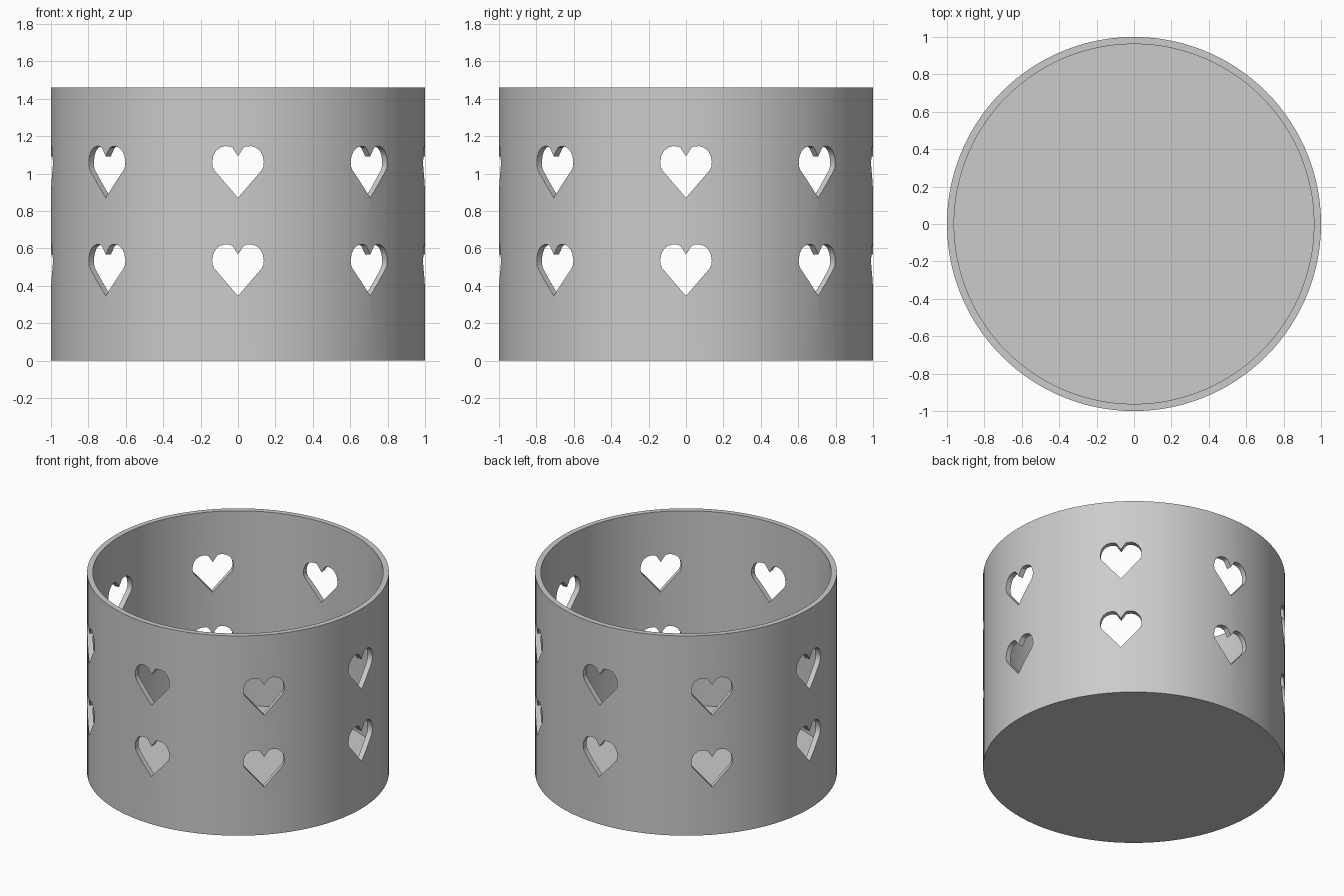
import bpy, bmesh, math
from mathutils import Matrix

cube = bpy.data.objects.get("Cube")
if cube:
    bpy.data.objects.remove(cube, do_unlink=True)

SIDES, RADIUS, HEIGHT, WALL = 120, 1.0, 1.46, 0.038

grey = bpy.data.materials.new("plain grey")
grey.use_nodes = True
colour = (0.6, 0.6, 0.6, 1)
grey.diffuse_color = colour
grey.node_tree.nodes["Principled BSDF"].inputs["Base Color"].default_value = colour


def add_object(name, bm):
    bmesh.ops.recalc_face_normals(bm, faces=bm.faces)
    mesh = bpy.data.meshes.new(name)
    bm.to_mesh(mesh)
    bm.free()
    mesh.materials.append(grey)
    obj = bpy.data.objects.new(name, mesh)
    bpy.context.collection.objects.link(obj)
    return obj


# Cup: stacked rings, closed by an underside and an inner floor
bm = bmesh.new()
inner = RADIUS - WALL
rings = []
for r, z in [(RADIUS, 0), (RADIUS, HEIGHT), (inner, HEIGHT), (inner, WALL)]:
    rings.append([bm.verts.new((r * math.cos(a), r * math.sin(a), z))
                  for a in (math.tau * i / SIDES for i in range(SIDES))])
for low, high in zip(rings, rings[1:]):
    for i in range(SIDES):
        j = (i + 1) % SIDES
        bm.faces.new((low[i], low[j], high[j], high[i]))
bm.faces.new(rings[0])
bm.faces.new(rings[-1])
cup = add_object("heart_cutout_cup", bm)

# Heart outline: right half from tip to notch, mirrored for the left
half = [(0, 0), (0.127, 0.148), (0.136, 0.168), (0.138, 0.192), (0.132, 0.225),
        (0.117, 0.252), (0.095, 0.269), (0.07, 0.276), (0.045, 0.275),
        (0.03, 0.268), (0, 0.222)]
outline = half + [(-x, z) for x, z in half[-2:0:-1]]

# Cutters: two rows of eight hearts pushed straight through the wall
bm = bmesh.new()
for base in (0.345, 0.87):
    for k in range(8):
        turn = Matrix.Rotation(math.tau * k / 8, 4, 'Z')
        face = bm.faces.new([bm.verts.new((x, -1.1, base + z)) for x, z in outline])
        out = bmesh.ops.extrude_face_region(bm, geom=[face], use_keep_orig=True)
        back = [v for v in out["geom"] if isinstance(v, bmesh.types.BMVert)]
        bmesh.ops.translate(bm, verts=back, vec=(0, 0.3, 0))
        bmesh.ops.transform(bm, matrix=turn, verts=list(face.verts) + back)
cutter = add_object("heart_cutters", bm)
cutter.hide_render = True

cut = cup.modifiers.new("heart holes", 'BOOLEAN')
cut.operation = 'DIFFERENCE'
cut.solver = 'EXACT'
cut.object = cutter
bpy.ops.object.select_all(action='DESELECT')
cup.select_set(True)
bpy.context.view_layer.objects.active = cup
bpy.ops.object.modifier_apply(modifier=cut.name)
bpy.data.objects.remove(cutter, do_unlink=True)
bpy.ops.object.shade_smooth_by_angle(angle=math.radians(30))
